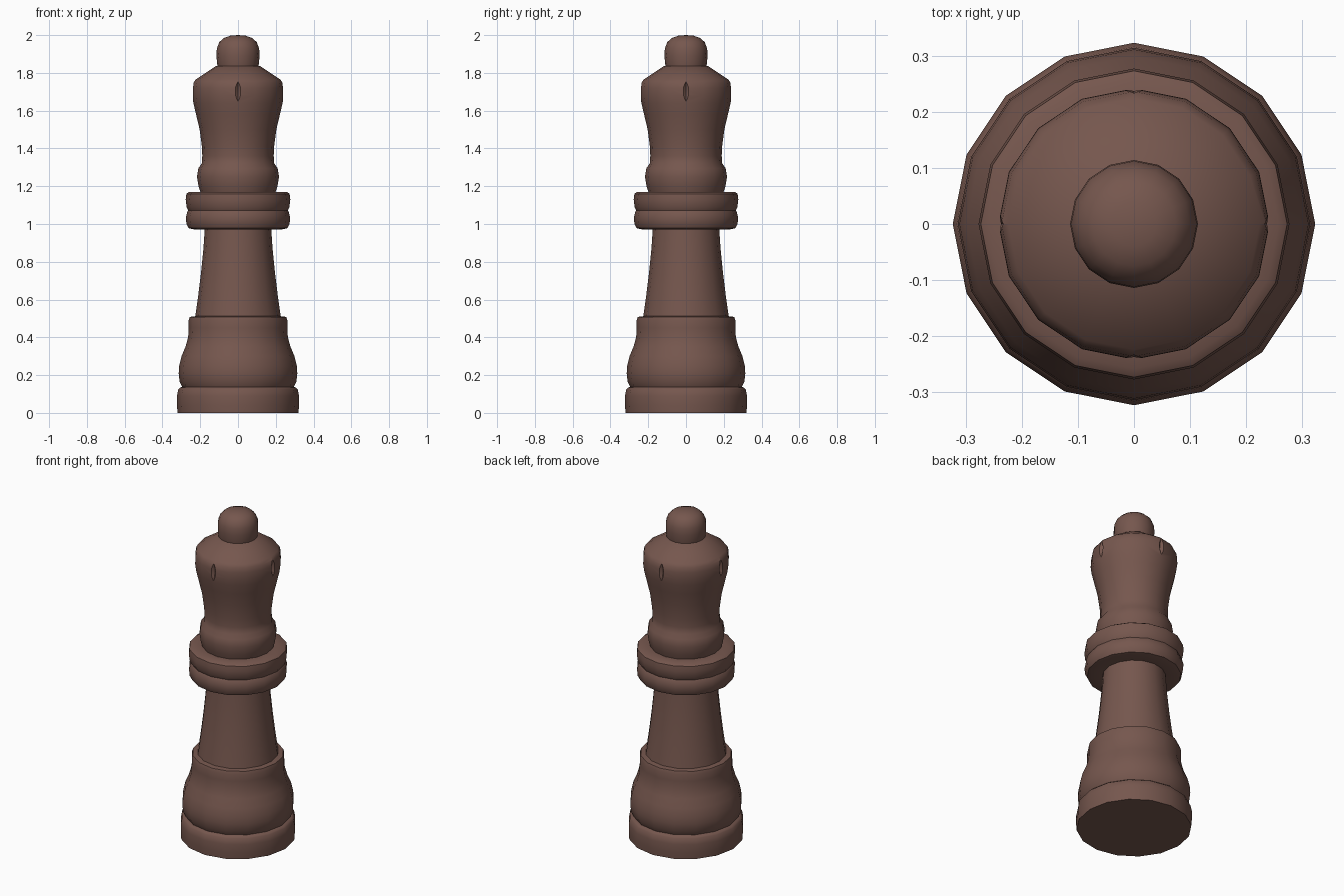
import bpy, bmesh, math

if "Cube" in bpy.data.objects:
    bpy.data.objects.remove(bpy.data.objects["Cube"])

wood = bpy.data.materials.new("dark brown")
wood.diffuse_color = (0.18, 0.095, 0.076, 1)
wood.use_nodes = True
wood.node_tree.nodes["Principled BSDF"].inputs["Base Color"].default_value = wood.diffuse_color


def lathe(name, profile, sides=16):
    """Closed solid turned from (radius, height) points, with capped ends."""
    bm = bmesh.new()
    rings = []
    for r, z in profile:
        if r == 0:
            rings.append([bm.verts.new((0, 0, z))] * sides)
        else:
            rings.append([bm.verts.new((r * math.cos(2 * math.pi * i / sides),
                                        r * math.sin(2 * math.pi * i / sides), z))
                          for i in range(sides)])
    for a, b in zip(rings, rings[1:]):
        for i in range(sides):
            j = (i + 1) % sides
            if b[i] is b[j]:
                bm.faces.new((a[i], a[j], b[i]))
            else:
                bm.faces.new((a[i], a[j], b[j], b[i]))
    bm.faces.new(rings[0][::-1])
    if profile[-1][0] > 0:
        bm.faces.new(rings[-1])
    bmesh.ops.recalc_face_normals(bm, faces=bm.faces)
    me = bpy.data.meshes.new(name)
    bm.to_mesh(me)
    bm.free()
    ob = bpy.data.objects.new(name, me)
    bpy.context.collection.objects.link(ob)
    me.materials.append(wood)
    return ob


def smooth(ob):
    bpy.ops.object.select_all(action='DESELECT')
    ob.select_set(True)
    bpy.context.view_layer.objects.active = ob
    bpy.ops.object.shade_smooth_by_angle(angle=math.radians(40))


# Foot, bulging base, stem and collars
body = lathe("base_and_stem", [
    (.32, 0), (.323, .04), (.323, .09), (.316, .125), (.305, .135), (.295, .137),
    (.309, .165), (.314, .21), (.311, .25), (.299, .30), (.278, .35), (.264, .40),
    (.261, .45), (.261, .49), (.255, .508), (.226, .512),
    (.212, .61), (.196, .74), (.183, .87), (.176, .975),
    (.235, .972), (.262, .978), (.273, 1.0), (.276, 1.035), (.268, 1.065),
    (.263, 1.072), (.272, 1.09), (.277, 1.13), (.273, 1.16), (.258, 1.17),
    (.20, 1.17)])
smooth(body)

# Crown with neck ring and sloping shoulder
crown = lathe("crown", [
    (.198, 1.165), (.209, 1.20), (.217, 1.25), (.210, 1.295), (.192, 1.32),
    (.189, 1.36), (.191, 1.41), (.203, 1.50), (.222, 1.58), (.236, 1.64),
    (.2415, 1.68), (.241, 1.72), (.236, 1.748), (.224, 1.765), (.115, 1.837), (.09, 1.84)])

# Four almond notches around the crown rim
for k in range(4):
    a = k * math.pi / 2
    cutter = lathe("notch_cutter", [
        (.002, -.062), (.011, -.045), (.018, -.02), (.019, 0), (.018, .02),
        (.011, .045), (.002, .062)], 4)
    cutter.location = (.243 * math.cos(a), .243 * math.sin(a), 1.705)
    cutter.rotation_euler.z = a
    cutter.hide_render = True
    cutter.hide_set(True)
    mod = crown.modifiers.new("notch", 'BOOLEAN')
    mod.operation = 'DIFFERENCE'
    mod.solver = 'EXACT'
    mod.object = cutter
bpy.context.view_layer.update()
dg = bpy.context.evaluated_depsgraph_get()
crown_mesh = bpy.data.meshes.new_from_object(crown.evaluated_get(dg))
crown.modifiers.clear()
crown.data = crown_mesh
for o in [o for o in bpy.data.objects if o.name.startswith("notch_cutter")]:
    bpy.data.objects.remove(o)
smooth(crown)

# Rounded finial
finial = lathe("finial", [
    (.106, 1.825), (.111, 1.85), (.114, 1.89), (.112, 1.93), (.099, 1.963),
    (.075, 1.985), (.04, 1.997), (0, 2.0)])
smooth(finial)
